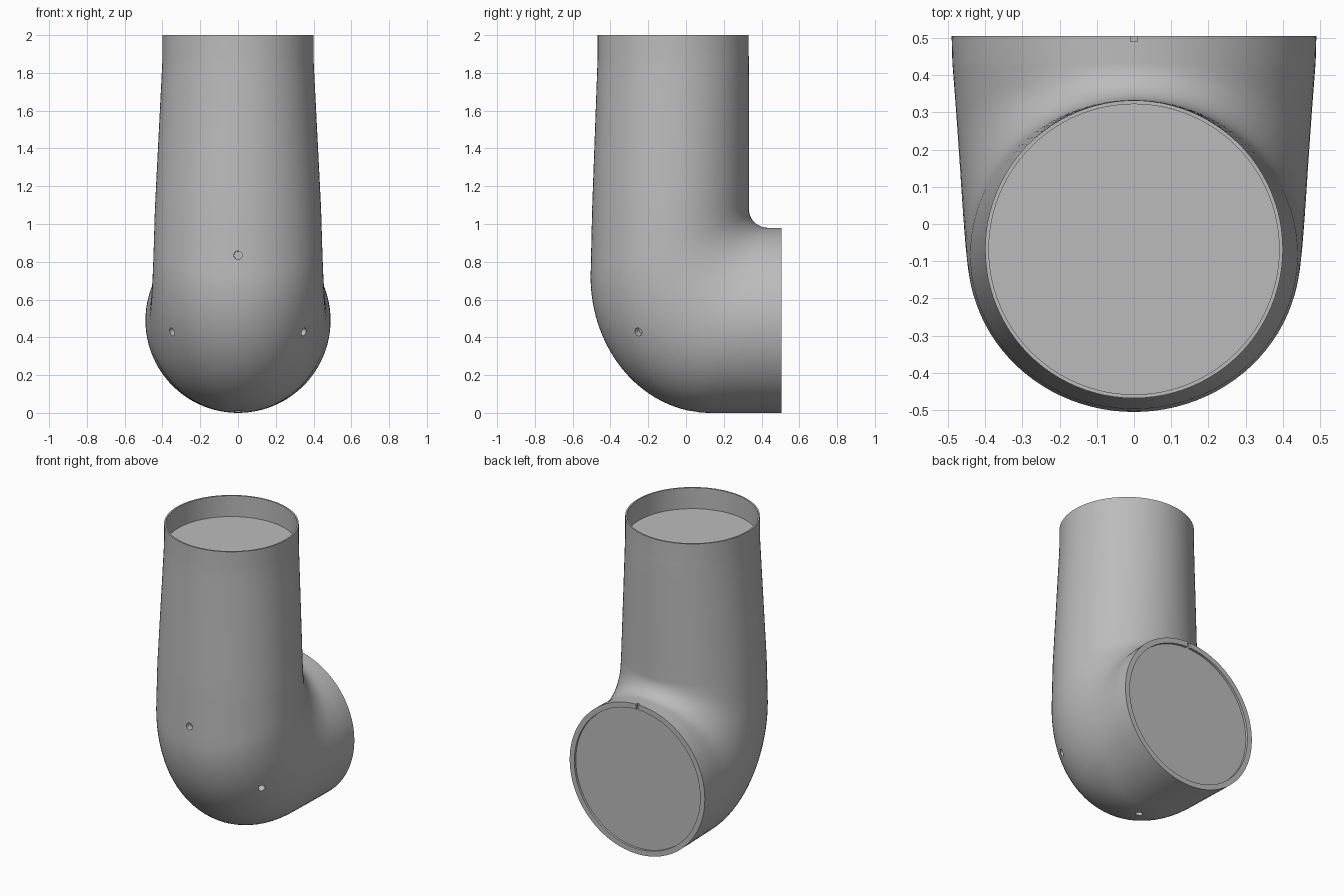
import bpy, bmesh, math
from mathutils import Vector

cube = bpy.data.objects.get("Cube")
if cube:
    bpy.data.objects.remove(cube, do_unlink=True)

SIDES = 96
grey = bpy.data.materials.new("plain_grey")
grey.use_nodes = True
grey.diffuse_color = (0.5, 0.5, 0.5, 1)
grey.node_tree.nodes["Principled BSDF"].inputs["Base Color"].default_value = (0.5, 0.5, 0.5, 1)


def lerp(a, b, t):
    return a + (b - a) * t


def add_object(name, bm):
    mesh = bpy.data.meshes.new(name)
    bm.to_mesh(mesh)
    bm.free()
    mesh.materials.append(grey)
    obj = bpy.data.objects.new(name, mesh)
    bpy.context.collection.objects.link(obj)
    return obj


def ring(bm, inner, outer, width):
    """Elliptical section spanning two (y, z) points, with a half width along x."""
    a, b = Vector((0, *inner)), Vector((0, *outer))
    mid, half = (a + b) / 2, (a - b) / 2
    angles = [math.tau * i / SIDES for i in range(SIDES)]
    return [bm.verts.new(mid + half * math.cos(t) + Vector((width * math.sin(t), 0, 0)))
            for t in angles]


def groove(bm, point, normal, width, depth):
    """Sink a narrow band of the surface where a plane crosses it."""
    point, normal = Vector(point), Vector(normal).normalized()
    for side in (-1, 1):
        bmesh.ops.bisect_plane(bm, geom=bm.verts[:] + bm.edges[:] + bm.faces[:], dist=1e-6,
                               plane_co=point + normal * side * width / 2, plane_no=normal)
    bm.normal_update()
    band = [f for f in bm.faces
            if all(abs((v.co - point).dot(normal)) < width / 2 + 1e-4 for v in f.verts)]
    new = bmesh.ops.extrude_face_region(bm, geom=band)["geom"]
    bm.normal_update()
    verts = [g for g in new if isinstance(g, bmesh.types.BMVert)]
    moves = []
    for v in verts:
        n = sum((f.normal for f in v.link_faces if f in new), Vector())
        moves.append(n.normalized() * -depth)
    for v, m in zip(verts, moves):
        v.co += m


# Sections from the open collar, down the leg, around the elbow to the rear rim
TOP_Y, SEAM_Z = -0.068, 1.863
PIVOT, FILLET, END_Y, AXIS_Z = (0.433, 1.08), 0.1, 0.505, 0.49
sections = []
for z, r in ((SEAM_Z, 0.39), (2, 0.39), (2, 0.4), (1.9, 0.4)):
    sections.append(((TOP_Y + r, z), (TOP_Y - r, z), r))
for i in range(8):
    t = i / 8
    z = lerp(1.85, PIVOT[1], t)
    sections.append(((0.333, z), (lerp(-0.469, -0.497, t), z), lerp(0.401, 0.44, t)))

# Outer profile of the bend: straight, elliptical corner, straight
outer = [(lerp(-0.497, -0.505, i / 6), lerp(PIVOT[1], 0.72, i / 6)) for i in range(6)]
for i in range(33):
    e = math.pi / 2 * i / 32
    outer.append((0.13 - 0.635 * math.cos(e), 0.72 - 0.72 * math.sin(e)))
outer += [(lerp(0.13, PIVOT[0], i / 5), 0) for i in range(1, 6)]
for y, z in outer:
    a = math.atan2(PIVOT[1] - z, PIVOT[0] - y)
    near = (PIVOT[0] - FILLET * math.cos(a), PIVOT[1] - FILLET * math.sin(a))
    width = lerp(0.44, 0.488, a / (math.pi / 2)) - 0.008 * math.sin(2 * a)
    sections.append((near, (y, z), width))
for y, r in ((END_Y, 0.49), (END_Y, 0.456), (END_Y - 0.015, 0.456)):
    sections.append(((y, AXIS_Z + r), (y, AXIS_Z - r), r))

# Elbow body: loft the sections and close both recessed ends
bm = bmesh.new()
rings = [ring(bm, *s) for s in sections]
for a, b in zip(rings, rings[1:]):
    for i in range(SIDES):
        j = (i + 1) % SIDES
        bm.faces.new((a[i], a[j], b[j], b[i]))
bm.faces.new(rings[0])
bm.faces.new(rings[-1])
bmesh.ops.recalc_face_normals(bm, faces=bm.faces[:])

# Seam around the access panel
groove(bm, (0, -0.505, 0.915), (0, 0.92, 0.645), 0.009, 0.012)

# Seam below the collar, on the outer wall only
low = SEAM_Z - 0.006
groove(bm, (0, 0, low), (0, 0, 1), 0.005, 0.005)
body = add_object("elbow_body", bm)

# Cutters: screw holes in the panel and a locating notch in the rear rim
bm = bmesh.new()
for spot in ((0, -0.51, 0.835), (0.345, -0.25, 0.43), (-0.345, -0.25, 0.43), (0, 0.045, 0)):
    found, point, normal, _ = body.closest_point_on_mesh(Vector(spot))
    made = bmesh.ops.create_cone(bm, cap_ends=True, segments=24, radius1=0.022,
                                 radius2=0.022, depth=0.08)["verts"]
    turn = Vector((0, 0, 1)).rotation_difference(normal)
    for v in made:
        v.co = turn @ v.co + point
for v in bmesh.ops.create_cube(bm, size=1)["verts"]:
    v.co = Vector((v.co.x * 0.02, v.co.y * 0.03 + END_Y, v.co.z * 0.08 + 0.965))
cutter = add_object("hole_cutter", bm)
cutter.hide_render = True

cut = body.modifiers.new("holes", "BOOLEAN")
cut.operation, cut.solver, cut.object = "DIFFERENCE", "EXACT", cutter
for o in bpy.context.selected_objects:
    o.select_set(False)
bpy.context.view_layer.objects.active = body
body.select_set(True)
bpy.ops.object.modifier_apply(modifier=cut.name)
bpy.data.objects.remove(cutter, do_unlink=True)
bpy.ops.object.shade_smooth_by_angle(angle=math.radians(30))
